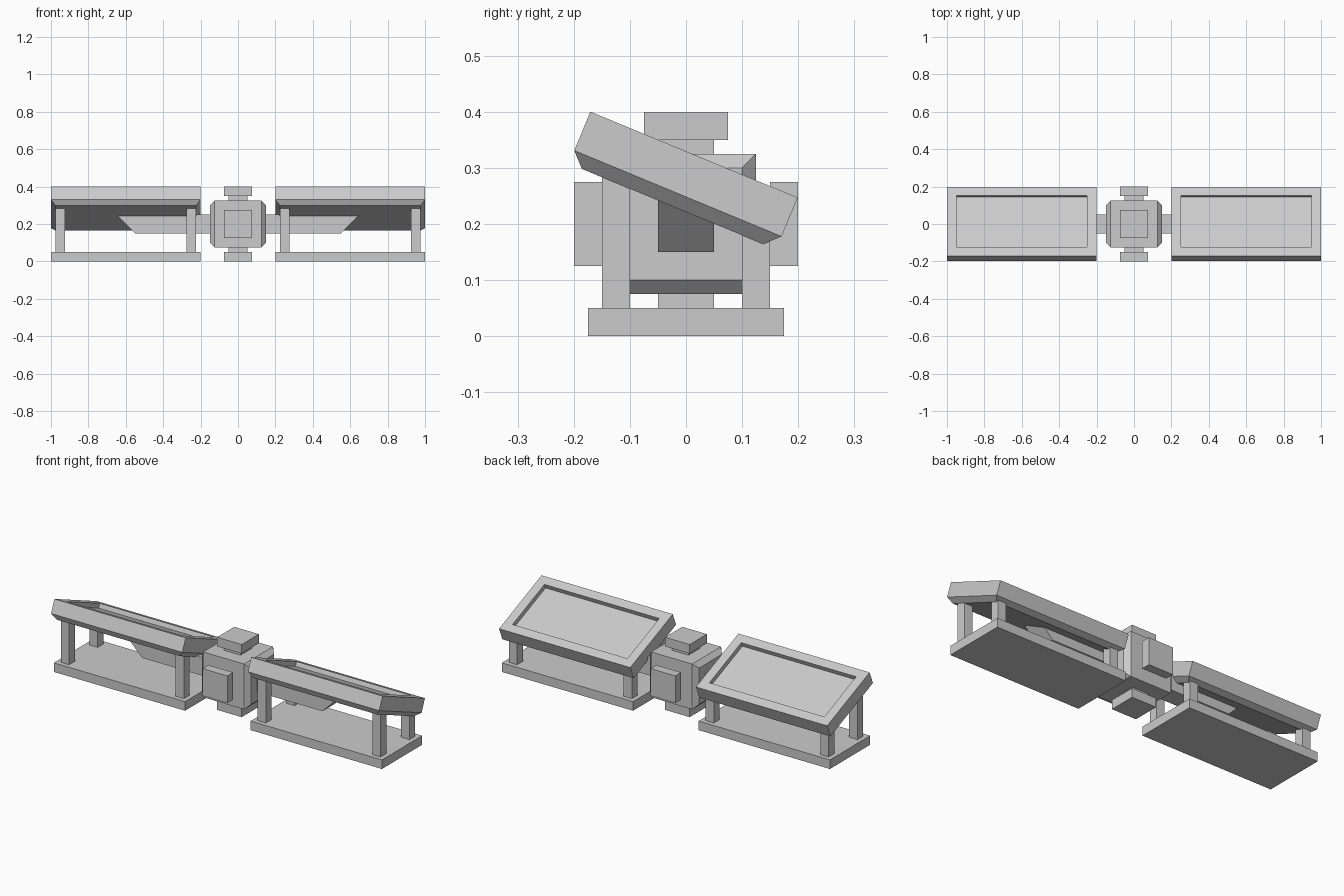
import bpy, bmesh
from math import radians
from mathutils import Matrix

if "Cube" in bpy.data.objects:
    bpy.data.objects.remove(bpy.data.objects["Cube"])

CZ = 0.2  # height of the hub centre


def loft(name, sections, matrix=None, mirror=False):
    """Closed solid through stacked rectangles (x0, x1, y0, y1, z)."""
    bm = bmesh.new()
    rings = [[bm.verts.new(p) for p in ((a, c, z), (b, c, z), (b, d, z), (a, d, z))]
             for a, b, c, d, z in sections]
    for lo, hi in zip(rings, rings[1:]):
        for i in range(4):
            j = (i + 1) % 4
            bm.faces.new((lo[i], lo[j], hi[j], hi[i]))
    bm.faces.new(rings[0][::-1])
    bm.faces.new(rings[-1])
    if matrix:
        bm.transform(matrix)
    bmesh.ops.recalc_face_normals(bm, faces=bm.faces)
    mesh = bpy.data.meshes.new(name)
    bm.to_mesh(mesh)
    bm.free()
    ob = bpy.data.objects.new(name, mesh)
    bpy.context.collection.objects.link(ob)
    if mirror:
        ob.modifiers.new("mirror", 'MIRROR').use_axis = (True, False, False)
    return ob


def square(h, z):
    return (-h, h, -h, h, z)


def box(name, x0, x1, y0, y1, z0, z1, **kw):
    return loft(name, [(x0, x1, y0, y1, z0), (x0, x1, y0, y1, z1)], **kw)


centre = Matrix.Translation((0, 0, CZ))

# Hub, chamfered on its left and right ends
loft("hub_body", [square(.1, -.15), square(.125, -.125), square(.125, .125), square(.1, .15)],
     centre @ Matrix.Rotation(radians(90), 4, 'Y'))

# Necked pads on top, bottom, front and back of the hub
for side, angle in (("top", 0), ("front", 90), ("bottom", 180), ("back", 270)):
    loft(side + "_pad", [square(.05, .12), square(.05, .15), square(.075, .15), square(.075, .2)],
         centre @ Matrix.Rotation(radians(angle), 4, 'X'))

# Arms with slanted ends reaching under the panels
loft("arm", [(.145, .55, -.05, .05, .15), (.145, .65, -.05, .05, .25)], mirror=True)

# Base plates and posts
box("base_plate", .2, 1, -.175, .175, 0, .05, mirror=True)
for x in (.225, .925):
    for label, y, top in (("front", -.15, .29), ("back", .1, .19)):
        box(label + "_post", x, x + .05, y, y + .05, .045, top, mirror=True)

# Tilted panels: chamfered underside, rim and recessed top
panel = [(.4 - i, .2 - i, z) for i, z in
         ((.025, -.0625), (0, -.0375), (0, .0375), (.05, .0375), (.05, .0125))]
loft("tilted_panel", [(-hx, hx, -hy, hy, z) for hx, hy, z in panel],
     Matrix.Translation((.6, 0, .289)) @ Matrix.Rotation(radians(-22.5), 4, 'X'), mirror=True)
